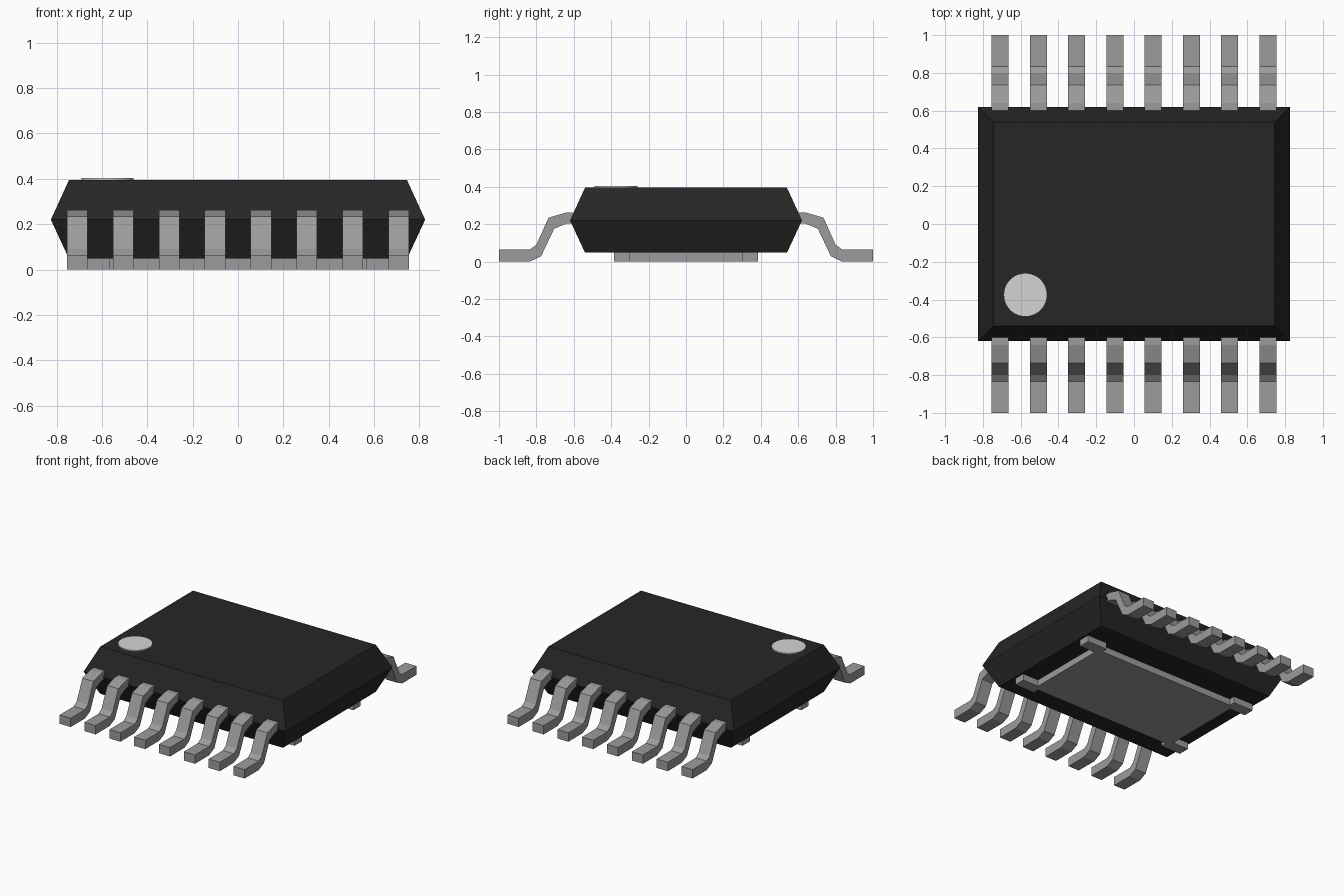
import bpy, bmesh

if "Cube" in bpy.data.objects:
    bpy.data.objects.remove(bpy.data.objects["Cube"], do_unlink=True)


def material(name, grey):
    m = bpy.data.materials.new(name)
    m.use_nodes = True
    m.diffuse_color = (grey, grey, grey, 1)
    bsdf = next(n for n in m.node_tree.nodes if n.type == 'BSDF_PRINCIPLED')
    bsdf.inputs["Base Color"].default_value = (grey, grey, grey, 1)
    return m


black = material("black plastic", 0.0195)
metal = material("tinned metal", 0.33)
white = material("light grey paint", 0.66)


def finish(bm, name, mat):
    bmesh.ops.recalc_face_normals(bm, faces=bm.faces)
    mesh = bpy.data.meshes.new(name)
    bm.to_mesh(mesh)
    bm.free()
    mesh.materials.append(mat)
    ob = bpy.data.objects.new(name, mesh)
    bpy.context.collection.objects.link(ob)
    return ob


def prism(name, outline, place, a, b, mat):
    """Sweep an outline between depths a and b; place maps (u, v, depth) to a point."""
    bm = bmesh.new()
    near, far = [[bm.verts.new(place(u, v, d)) for u, v in outline] for d in (a, b)]
    bm.faces.new(near)
    bm.faces.new(far)
    n = len(outline)
    for i in range(n):
        j = (i + 1) % n
        bm.faces.new((near[i], near[j], far[j], far[i]))
    return finish(bm, name, mat)


# Moulded body: three stacked rectangles, widest at the parting line
bm = bmesh.new()
rings = []
for hx, hy, z in ((0.745, 0.54, 0.048), (0.825, 0.62, 0.22), (0.745, 0.54, 0.395)):
    rings.append([bm.verts.new((sx * hx, sy * hy, z))
                  for sx, sy in ((-1, -1), (1, -1), (1, 1), (-1, 1))])
bm.faces.new(rings[0])
bm.faces.new(rings[-1])
for lo, hi in zip(rings, rings[1:]):
    for i in range(4):
        j = (i + 1) % 4
        bm.faces.new((lo[i], lo[j], hi[j], hi[i]))
finish(bm, "body", black)

# Corner marker: thin raised disc
bpy.ops.mesh.primitive_cylinder_add(vertices=48, radius=0.115, depth=0.009,
                                    location=(-0.575, -0.375, 0.3985))
marker = bpy.context.object
marker.name = "corner_marker"
marker.data.materials.append(white)
bpy.ops.object.shade_smooth_by_angle()

# Gull-wing leads: eight along the front and eight along the back
LEAD = [(0.60, 0.262), (0.64, 0.262), (0.735, 0.235), (0.80, 0.09), (0.835, 0.065),
        (1.0, 0.065), (1.0, 0.0), (0.835, 0.0), (0.775, 0.028), (0.705, 0.175),
        (0.64, 0.203), (0.60, 0.203)]
for side, sy in (("front", -1), ("back", 1)):
    for k in range(8):
        x = (k - 3.5) * 0.2025
        prism(f"{side}_lead_{k + 1}", LEAD, lambda u, v, d: (d, sy * u, v),
              x - 0.0455, x + 0.0455, metal)

# Heat pad under the body, with a tab at each corner (one outline)
corner = [(0.60, 0.30), (0.73, 0.30), (0.73, 0.385), (0.565, 0.385), (0.565, 0.34)]
pad = []
for sx, sy in ((1, 1), (-1, 1), (-1, -1), (1, -1)):
    pts = [(sx * x, sy * y) for x, y in corner]
    pad += pts if sx * sy > 0 else pts[::-1]
prism("heat_pad", pad, lambda u, v, d: (u, v, d), 0.0, 0.05, metal)
